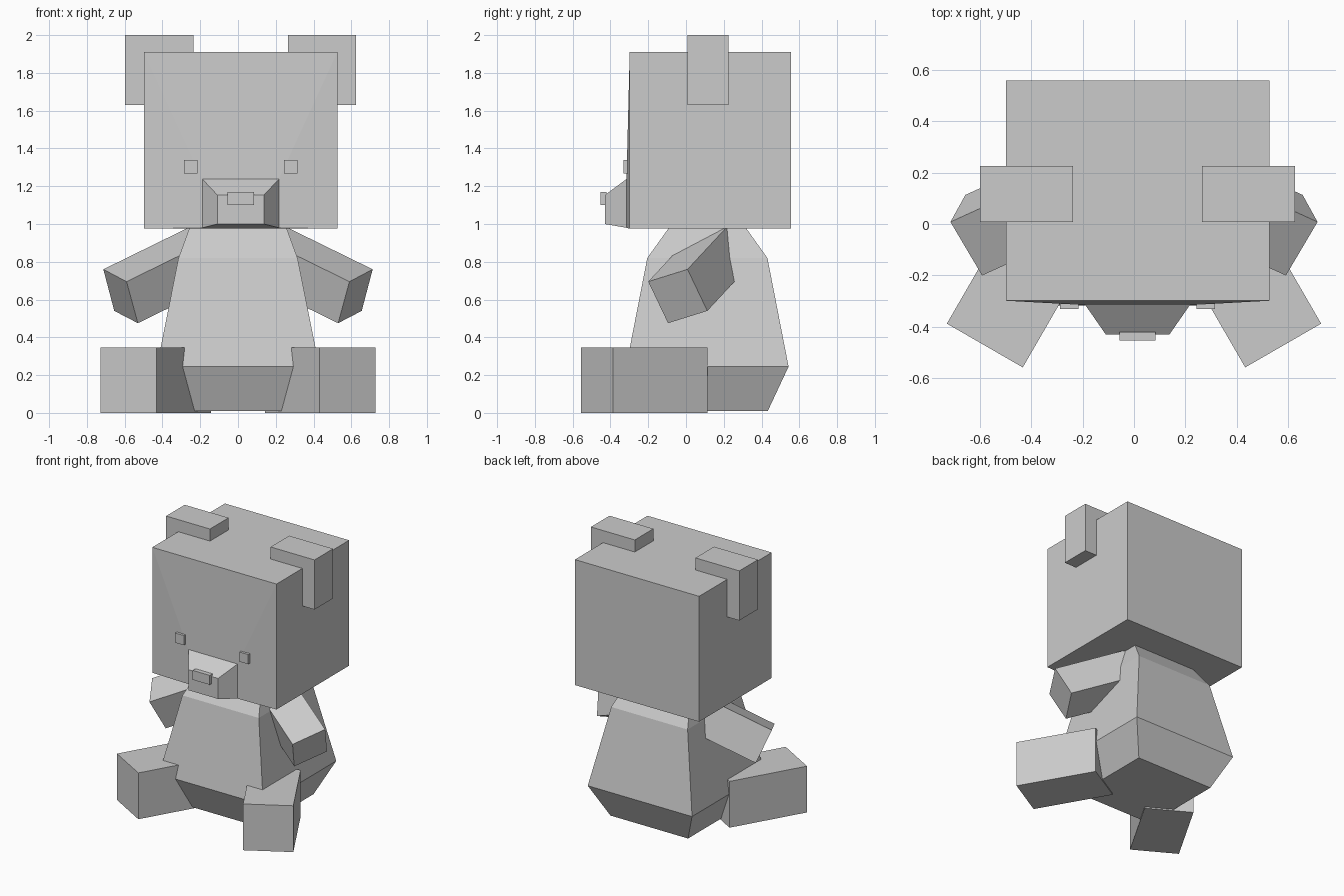
import bpy
import bmesh
from mathutils import Vector

old = bpy.data.objects.get("Cube")
if old:
    bpy.data.objects.remove(old, do_unlink=True)

grey = bpy.data.materials.new("plain grey")
grey.use_nodes = True
grey.diffuse_color = (0.6, 0.6, 0.6, 1)
grey.node_tree.nodes["Principled BSDF"].inputs["Base Color"].default_value = (0.6, 0.6, 0.6, 1)


def loft(name, sections):
    """Flat-faced solid through a row of four-cornered sections."""
    bm = bmesh.new()
    rings = [[bm.verts.new(p) for p in ring] for ring in sections]
    bm.faces.new(rings[0])
    bm.faces.new(rings[-1])
    for a, b in zip(rings, rings[1:]):
        for i in range(4):
            j = (i + 1) % 4
            bm.faces.new((a[i], a[j], b[j], b[i]))
    bmesh.ops.recalc_face_normals(bm, faces=bm.faces)
    mesh = bpy.data.meshes.new(name)
    bm.to_mesh(mesh)
    bm.free()
    mesh.materials.append(grey)
    obj = bpy.data.objects.new(name, mesh)
    bpy.context.collection.objects.link(obj)
    return obj


def rect_y(x, half, z0, z1, y):
    """Upright rectangle facing the front."""
    return [(x - half, y, z0), (x + half, y, z0), (x + half, y, z1), (x - half, y, z1)]


def rect_z(half_x, half_y, y, z):
    """Level rectangle."""
    return [(-half_x, y - half_y, z), (half_x, y - half_y, z),
            (half_x, y + half_y, z), (-half_x, y + half_y, z)]


def box(name, x, half, y0, y1, z0, z1):
    return loft(name, [rect_y(x, half, z0, z1, y) for y in (y0, y1)])


def limb(name, side, end_face, along):
    """Straight limb swept inward from its outer end face."""
    flip = Vector((-side, 1, 1))
    ring = [Vector(p) for p in end_face]
    inner = [p + Vector(along) for p in ring]
    loft(name, [[p * flip for p in r] for r in (ring, inner)])


# Head with the snout drawn out of its front face
HEAD_X = 0.014
loft("head", [
    rect_y(HEAD_X, 0.512, 0.975, 1.91, 0.557),
    rect_y(HEAD_X, 0.512, 0.975, 1.91, -0.298),
    rect_y(HEAD_X, 0.203, 0.98, 1.238, -0.315),
    rect_y(HEAD_X, 0.123, 1.0, 1.153, -0.43),
])
box("nose", HEAD_X, 0.07, -0.453, -0.42, 1.1, 1.17)

# Pear-shaped body
loft("body", [
    rect_z(0.32, 0.32, 0.113, 0.01),
    rect_z(0.43, 0.43, 0.113, 0.245),
    rect_z(0.315, 0.318, 0.113, 0.82),
    rect_z(0.255, 0.2, 0.113, 0.985),
])

# Paired parts
for side, label in ((-1, "right"), (1, "left")):
    box(label + "_ear", HEAD_X + side * 0.431, 0.181, 0.007, 0.226, 1.63, 2.0)
    box(label + "_eye", HEAD_X + side * 0.265, 0.036, -0.33, -0.29, 1.268, 1.34)
    limb(label + "_arm", side,
         [(-0.713, 0.008, 0.76), (-0.59, -0.2, 0.695),
          (-0.53, -0.095, 0.475), (-0.655, 0.113, 0.54)],
         (0.455, 0.207, 0.223))
    limb(label + "_leg", side,
         [(-0.727, -0.387, 0), (-0.432, -0.557, 0),
          (-0.432, -0.557, 0.345), (-0.727, -0.387, 0.345)],
         (0.289, 0.5, 0))
